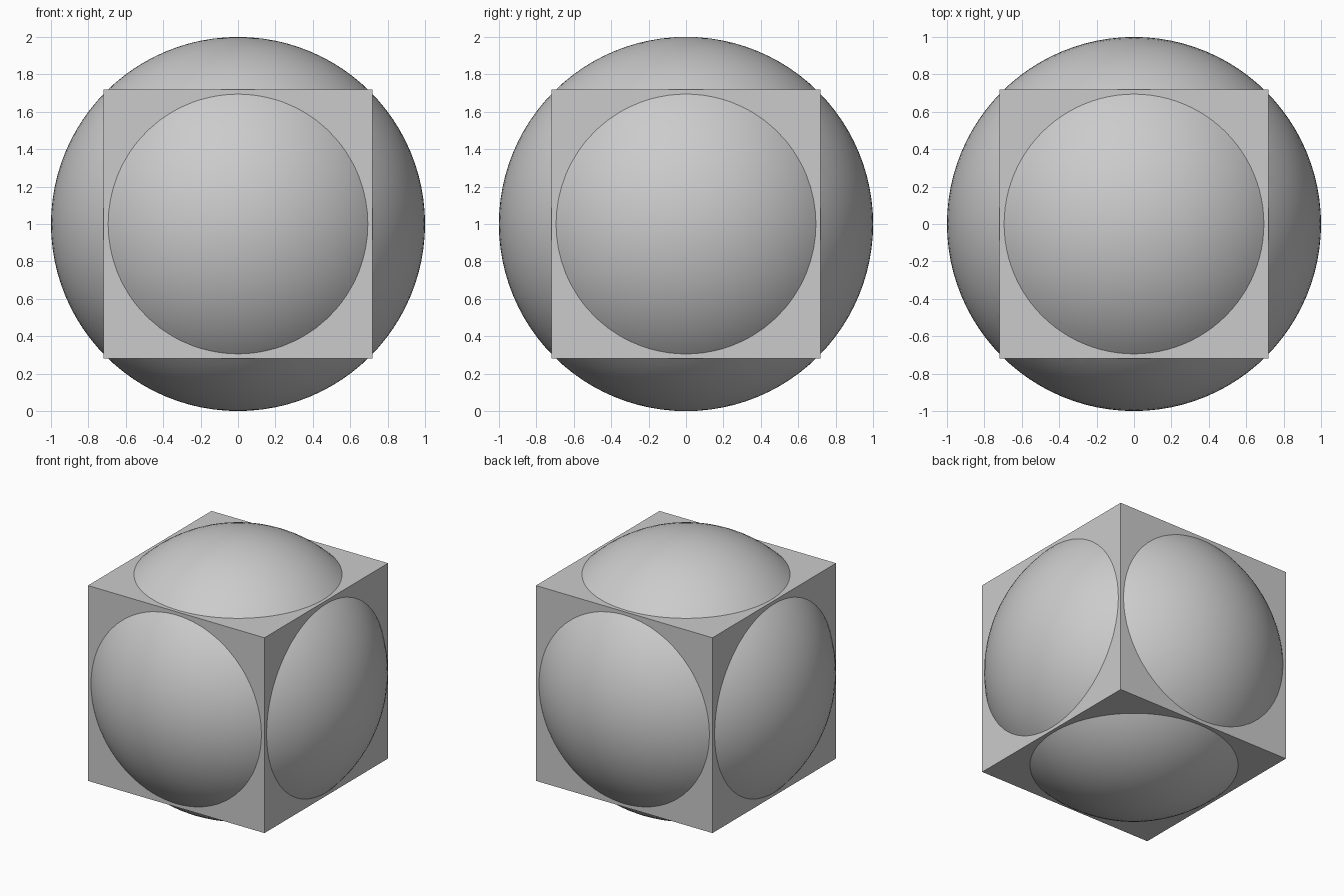
import bpy
import math

RADIUS = 1.0
HALF_SIDE = 0.719
CENTRE = (0, 0, RADIUS)

default_cube = bpy.data.objects.get("Cube")
if default_cube:
    bpy.data.objects.remove(default_cube, do_unlink=True)

# Single grey finish
grey = bpy.data.materials.new("light_grey")
grey.use_nodes = True
colour = (0.6, 0.6, 0.6, 1)
grey.diffuse_color = colour
grey.node_tree.nodes["Principled BSDF"].inputs["Base Color"].default_value = colour


def finish(name):
    obj = bpy.context.object
    obj.name = obj.data.name = name
    obj.data.materials.append(grey)
    return obj


# Sphere whose caps bulge through the block faces
bpy.ops.mesh.primitive_uv_sphere_add(segments=96, ring_count=48, radius=RADIUS, location=CENTRE)
sphere = finish("sphere_helper")
sphere.hide_render = True

# Block, fused with the sphere into one closed shell
bpy.ops.mesh.primitive_cube_add(size=2 * HALF_SIDE, location=CENTRE)
block = finish("domed_block")
union = block.modifiers.new("sphere_union", 'BOOLEAN')
union.operation = 'UNION'
union.solver = 'EXACT'
union.object = sphere
bpy.ops.object.modifier_apply(modifier=union.name)
bpy.data.objects.remove(sphere, do_unlink=True)

# Smooth domes, crisp block edges and dome rims
bpy.ops.object.select_all(action='DESELECT')
block.select_set(True)
bpy.context.view_layer.objects.active = block
bpy.ops.object.shade_smooth_by_angle(angle=math.radians(25))
